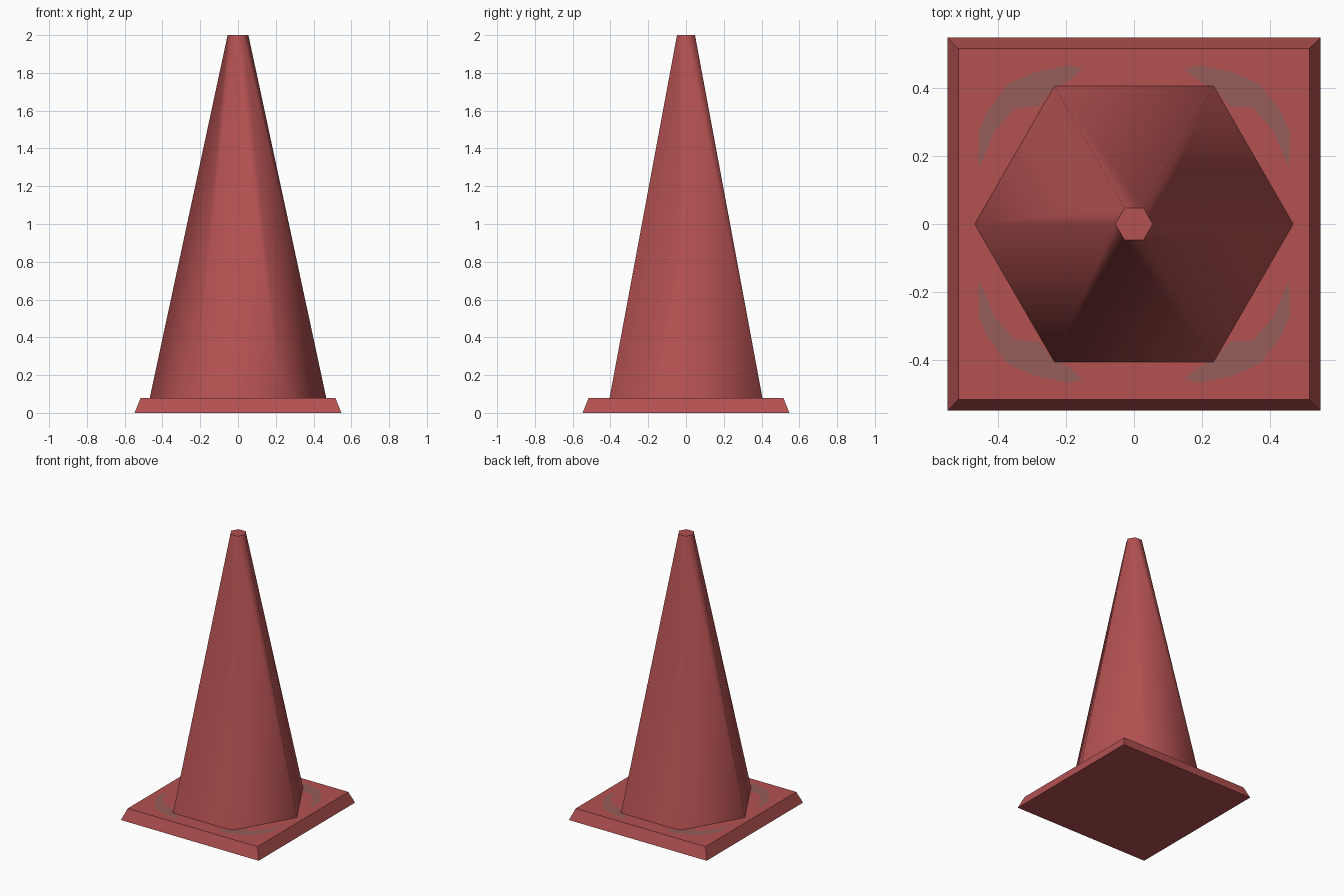
import bpy, bmesh, math

if "Cube" in bpy.data.objects:
    bpy.data.objects.remove(bpy.data.objects["Cube"])


def material(name, rgb):
    m = bpy.data.materials.new(name)
    m.diffuse_color = (*rgb, 1.0)
    m.use_nodes = True
    m.node_tree.nodes["Principled BSDF"].inputs["Base Color"].default_value = m.diffuse_color
    return m


red = material("faded_red", (0.46, 0.083, 0.083))
grime = material("grey_brown_scuff", (0.30, 0.108, 0.10))


def frustum(name, sides, r_low, r_high, z_low, z_high, turn, mat):
    """Closed tapered prism between two heights."""
    bpy.ops.mesh.primitive_cone_add(
        vertices=sides, radius1=r_low, radius2=r_high, depth=z_high - z_low,
        location=(0, 0, (z_low + z_high) / 2), rotation=(0, 0, turn))
    ob = bpy.context.object
    bpy.ops.object.transform_apply(location=True, rotation=True, scale=True)
    ob.name = name
    ob.data.materials.append(mat)
    return ob


# Square foot with sloping sides
R2 = math.sqrt(2)
frustum("base_plate", 4, 0.547 * R2, 0.515 * R2, 0, 0.08, math.pi / 4, red)

# Six-sided cone body, corners on the x axis, soft sides and sharp cap
cone = frustum("cone_body", 6, 0.467, 0.055, 0.08, 2.0, math.pi / 6, red)
if abs(max(v.co.x for v in cone.data.vertices) - 0.467) > 0.01:
    cone.rotation_euler.z = math.pi / 6
    bpy.ops.object.transform_apply(rotation=True)
bpy.ops.object.shade_smooth_by_angle(angle=math.radians(65))

# Crescent scuff marks on the four corners of the foot
outline = [(0.455, 0.16), (0.457, 0.27), (0.43, 0.33), (0.37, 0.41),
           (0.29, 0.445), (0.19, 0.466), (0.15, 0.455), (0.19, 0.42),
           (0.24, 0.395), (0.28, 0.345), (0.35, 0.34), (0.41, 0.27)]
bm = bmesh.new()
for sx in (-1, 1):
    for sy in (-1, 1):
        f = bm.faces.new([bm.verts.new((sx * x, sy * y, 0.0815)) for x, y in outline])
        f.normal_update()
        if f.normal.z < 0:
            f.normal_flip()
me = bpy.data.meshes.new("base_scuffs")
bm.to_mesh(me)
bm.free()
me.materials.append(grime)
bpy.context.collection.objects.link(bpy.data.objects.new("base_scuffs", me))
